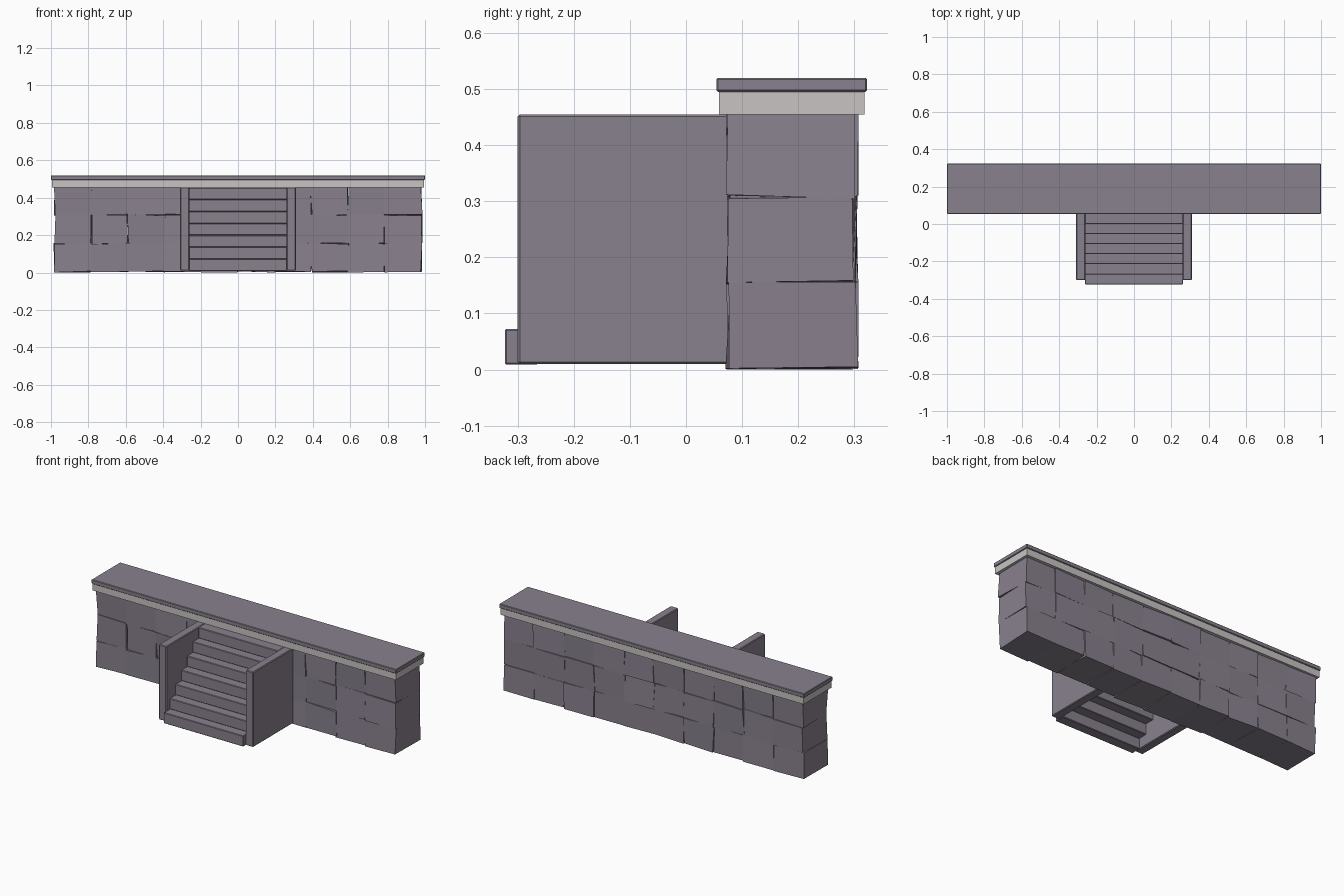
import bpy, bmesh, random
from mathutils import Vector

if "Cube" in bpy.data.objects:
    bpy.data.objects.remove(bpy.data.objects["Cube"])

random.seed(7)


def material(name, rgb):
    m = bpy.data.materials.new(name)
    m.diffuse_color = (*rgb, 1)
    m.use_nodes = True
    m.node_tree.nodes["Principled BSDF"].inputs["Base Color"].default_value = m.diffuse_color
    return m


STONE = material("grey_purple_stone", (0.25, 0.22, 0.27))
PALE = material("pale_stone", (0.58, 0.55, 0.55))


def add_box(bm, lo, hi, jitter=None):
    """Box between two corners; jitter moves each corner."""
    bmesh_verts = bmesh.ops.create_cube(bm, size=1)["verts"]
    for v in bmesh_verts:
        v.co = Vector([lo[i] if v.co[i] < 0 else hi[i] for i in range(3)])
        if jitter:
            v.co += jitter(v.co)


def finish(bm, name, mat, bevel=0):
    mesh = bpy.data.meshes.new(name)
    bm.to_mesh(mesh)
    bm.free()
    mesh.materials.append(mat)
    ob = bpy.data.objects.new(name, mesh)
    bpy.context.collection.objects.link(ob)
    if bevel:
        mod = ob.modifiers.new("soft_edges", "BEVEL")
        mod.width = bevel
        mod.segments = 1
    return ob


def box(name, lo, hi, mat, bevel=0):
    bm = bmesh.new()
    add_box(bm, lo, hi)
    return finish(bm, name, mat, bevel)


# Wall of rough, slightly crooked stone blocks
def crooked(co):
    dx = random.uniform(-0.006, 0.006)
    dy = random.uniform(-0.006, 0.006)
    dz = random.uniform(-0.004, 0.004)
    if co.z < 0.02:
        dz = random.uniform(0, 0.008)
    elif co.z > 0.44:
        dz = 0.003
    return Vector((dx, dy, dz))


COLS, HALF, ROWS = 10, 0.98, (0.0, 0.155, 0.308, 0.455)
width = 2 * HALF / COLS
bm = bmesh.new()
for low, high in zip(ROWS, ROWS[1:]):
    for c in range(COLS):
        x = -HALF + c * width
        add_box(bm, (x - 0.001, 0.076, low), (x + width + 0.001, 0.302, high), crooked)
finish(bm, "wall_blocks", STONE)

# Pale trim and capping slab
box("wall_trim", (-0.995, 0.059, 0.455), (0.995, 0.318, 0.496), PALE)
box("wall_cap", (-1, 0.054, 0.495), (1, 0.323, 0.52), STONE, 0.003)

# Stair side walls
for side, x in (("left", -0.31), ("right", 0.26)):
    box(side + "_stair_wall", (x, -0.3, 0.01), (x + 0.05, 0.078, 0.455), STONE, 0.004)

# Separate steps, open underneath
STEPS, RISE, RUN = 7, 0.0635, 0.054
for i in range(STEPS):
    y, z = -0.323 + i * RUN, 0.009 + i * RISE
    back = 0.078 if i == STEPS - 1 else y + RUN + 0.006
    box("step_%d" % (i + 1), (-0.261, y, z), (0.261, back, z + RISE), STONE, 0.003)
